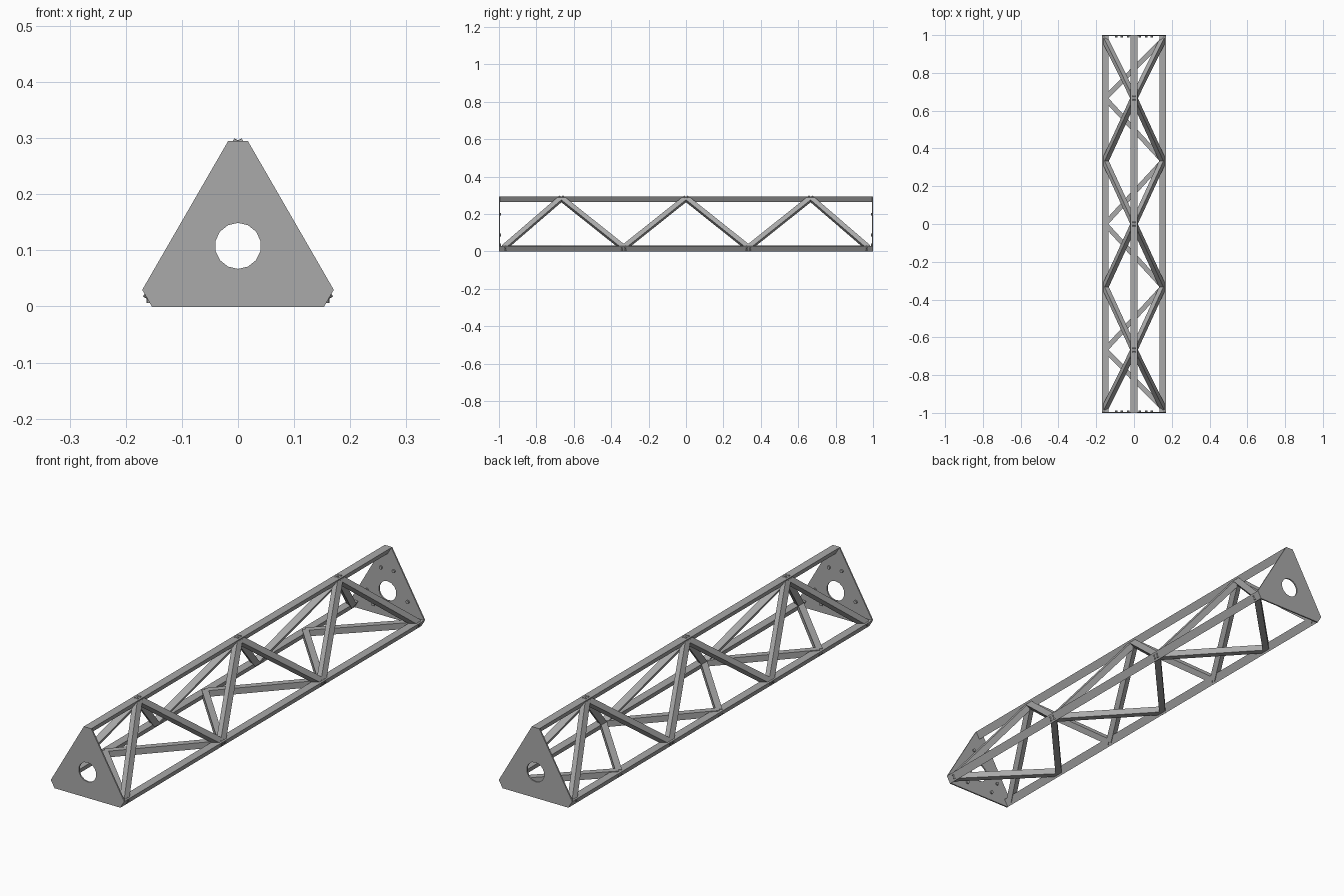
import bpy
import bmesh
import math
from mathutils import Vector, Matrix

cube = bpy.data.objects.get("Cube")
if cube:
    bpy.data.objects.remove(cube, do_unlink=True)

steel = bpy.data.materials.new("steel grey")
steel.use_nodes = True
GREY = (0.4, 0.4, 0.4, 1)
steel.diffuse_color = GREY
steel.node_tree.nodes["Principled BSDF"].inputs["Base Color"].default_value = GREY

CENTRE = Vector((0, 0, 0.108))      # axis of the truss
PLATE = 0.006                       # end plate thickness
BRACE = 0.026                       # brace section
corners = [Matrix.Rotation(math.radians(a), 3, 'Y') for a in (0, 120, 240)]


def finish(name, bm):
    bmesh.ops.recalc_face_normals(bm, faces=bm.faces)
    mesh = bpy.data.meshes.new(name)
    bm.to_mesh(mesh)
    bm.free()
    mesh.materials.append(steel)
    obj = bpy.data.objects.new(name, mesh)
    bpy.context.collection.objects.link(obj)
    return obj


def prism(name, outline, y0, y1):
    """Extrude a closed outline along y."""
    bm = bmesh.new()
    face = bm.faces.new([bm.verts.new((p.x, y0, p.z)) for p in outline])
    new = bmesh.ops.extrude_face_region(bm, geom=[face])["geom"]
    verts = [g for g in new if isinstance(g, bmesh.types.BMVert)]
    bmesh.ops.translate(bm, verts=verts, vec=(0, y1 - y0, 0))
    return finish(name, bm)


# Chords: triangular bars, one at each corner
bar = [Vector((-0.0175, 0, 0.187)), Vector((0.0175, 0, 0.187)), Vector((0, 0, 0.157))]
for name, turn in zip(("top_chord", "left_chord", "right_chord"), corners):
    prism(name, [CENTRE + turn @ p for p in bar], -1 + PLATE / 2, 1 - PLATE / 2)

# End plates: clipped triangles with a round hole and inner bolt heads
outline = [CENTRE + turn @ p for turn in corners for p in bar[:2]]
hole = [CENTRE + 0.041 * Vector((math.sin(a), 0, math.cos(a)))
        for a in (math.tau * i / 14 for i in range(14))]
for name, side in (("front", -1), ("back", 1)):
    bm = bmesh.new()
    edges = []
    for loop in (outline, hole):
        ring = [bm.verts.new((p.x, side, p.z)) for p in loop]
        edges += [bm.edges.new((ring[i - 1], ring[i])) for i in range(len(ring))]
    bmesh.ops.triangle_fill(bm, edges=edges, use_beauty=True)
    new = bmesh.ops.extrude_face_region(bm, geom=bm.faces[:])["geom"]
    verts = [g for g in new if isinstance(g, bmesh.types.BMVert)]
    bmesh.ops.translate(bm, verts=verts, vec=(0, -side * PLATE, 0))
    finish(name + "_plate", bm)

    bm = bmesh.new()
    for turn in corners:
        for x in (-0.03, 0.03):
            spot = CENTRE + turn @ Vector((x, 0, 0.092))
            spot.y = side * (1 - PLATE - 0.002)
            bmesh.ops.create_cone(
                bm, cap_ends=True, segments=10, radius1=0.007, radius2=0.007, depth=0.008,
                matrix=Matrix.Translation(spot) @ Matrix.Rotation(math.pi / 2, 4, 'X'))
    finish(name + "_bolts", bm)

# Braces: a zigzag of square bars in each of the three sides
nodes = [CENTRE + turn @ Vector((0, 0, 0.177)) for turn in corners]
TOP, LEFT, RIGHT = nodes
STEPS = [-0.975, -2 / 3, -1 / 3, 0, 1 / 3, 2 / 3, 0.975]


def zigzag(name, low, high):
    normal = ((low + high) / 2 - CENTRE).normalized()
    path = [Vector((p.x, y, p.z)) for y, p in zip(STEPS, [low, high] * 4)]
    bm = bmesh.new()
    for a, b in zip(path, path[1:]):
        along = (b - a).normalized()
        across = normal.cross(along)
        frame = Matrix((across, along, normal)).transposed().to_4x4()
        size = Matrix.Diagonal((BRACE, (b - a).length, BRACE, 1))
        bmesh.ops.create_cube(bm, size=1, matrix=Matrix.Translation((a + b) / 2) @ frame @ size)
    finish(name, bm)


zigzag("left_braces", LEFT, TOP)
zigzag("right_braces", RIGHT, TOP)
zigzag("bottom_braces", LEFT, RIGHT)
